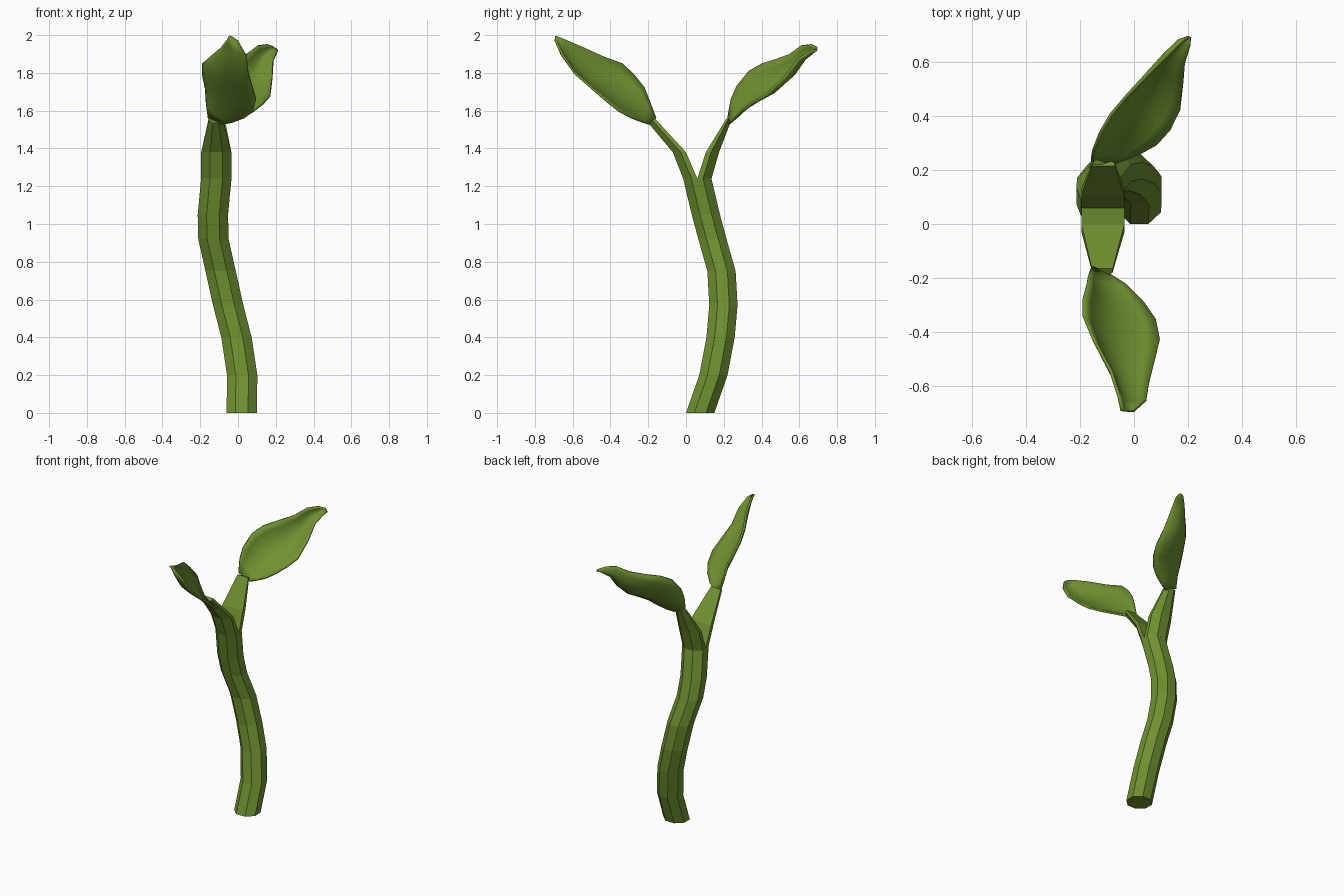
import bpy, bmesh, math
from mathutils import Vector

if "Cube" in bpy.data.objects:
    bpy.data.objects.remove(bpy.data.objects["Cube"])

green = bpy.data.materials.new("leaf green")
green.diffuse_color = (0.16, 0.285, 0.03, 1)
green.use_nodes = True
green.node_tree.nodes["Principled BSDF"].inputs["Base Color"].default_value = green.diffuse_color


def make_object(name, rings, closed, smooth):
    """Bridge a list of equal-length point rows; closed rows become capped tubes."""
    bm = bmesh.new()
    rows = [[bm.verts.new(p) for p in ring] for ring in rings]
    n = len(rows[0])
    for a, b in zip(rows, rows[1:]):
        for i in range(n if closed else n - 1):
            j = (i + 1) % n
            bm.faces.new((a[i], a[j], b[j], b[i]))
    if closed:
        bm.faces.new(rows[0][::-1])
        bm.faces.new(rows[-1])
    bmesh.ops.recalc_face_normals(bm, faces=bm.faces)
    for f in bm.faces:
        f.smooth = smooth
    mesh = bpy.data.meshes.new(name)
    bm.to_mesh(mesh)
    bm.free()
    mesh.materials.append(green)
    obj = bpy.data.objects.new(name, mesh)
    bpy.context.collection.objects.link(obj)
    return obj


# Stem: eight-sided tube with level rings along a bent path
path = [(0.02, 0.075, 0), (0.022, 0.145, 0.2), (-0.008, 0.183, 0.4), (-0.052, 0.198, 0.57),
        (-0.092, 0.188, 0.75), (-0.13, 0.14, 0.92), (-0.133, 0.105, 1.05), (-0.115, 0.06, 1.24)]
angles = [math.radians(22.5 + 45 * i) for i in range(8)]
make_object("stem", [[(x + 0.087 * math.cos(a), y + 0.081 * math.sin(a), z) for a in angles]
                     for x, y, z in path], True, False)


# Stalks: each continues one half of the stem's octagon and tapers to its leaf
def stalk(name, sections):
    rings = []
    for cx, w, y_in, z_in, y_out, z_out in sections:
        ring = []
        for side, depth in ((1, 0), (1, .4), (.42, 1), (-.42, 1), (-1, .4), (-1, 0)):
            ring.append((cx + w * side, y_in + (y_out - y_in) * depth,
                         z_in + (z_out - z_in) * depth))
        rings.append(ring)
    make_object(name, rings, True, False)


stalk("front_stalk", [(-0.115, 0.08, 0.06, 1.24, -0.015, 1.24),
                      (-0.115, 0.08, 0.0, 1.38, -0.07, 1.38),
                      (-0.117, 0.038, -0.165, 1.56, -0.2, 1.535)])
stalk("back_stalk", [(-0.115, 0.08, 0.06, 1.24, 0.135, 1.24),
                     (-0.115, 0.08, 0.105, 1.38, 0.175, 1.38),
                     (-0.113, 0.042, 0.215, 1.56, 0.24, 1.55)])


# Leaves: left and right edge curves joined by rows that sag into a bowl
def leaf(name, left, right, depth, cols=8):
    left, right = [Vector(p) for p in left], [Vector(p) for p in right]
    length = left[-1] + right[-1] - left[0] - right[0]
    last = len(left) - 1
    rows = []
    for k, (a, b) in enumerate(zip(left, right)):
        normal = length.cross(b - a).normalized()
        if normal.z < 0:
            normal.negate()
        sag = depth * math.sin(math.pi * k / last) ** 0.8 if 0 < k < last else 0
        rows.append([a.lerp(b, i / cols) - normal * sag * (1 - (2 * i / cols - 1) ** 2)
                     for i in range(cols + 1)])
    obj = make_object(name, rows, False, True)
    mod = obj.modifiers.new("thickness", 'SOLIDIFY')
    mod.thickness = 0.012
    mod.offset = 0


leaf("front_leaf",
     [(-0.155, -0.16, 1.56), (-0.165, -0.19, 1.64), (-0.17, -0.22, 1.72),
      (-0.185, -0.275, 1.79), (-0.185, -0.34, 1.85), (-0.145, -0.435, 1.885),
      (-0.085, -0.545, 1.935), (-0.055, -0.64, 1.975), (-0.045, -0.69, 1.995)],
     [(-0.085, -0.19, 1.53), (-0.03, -0.225, 1.54), (0.035, -0.29, 1.565),
      (0.08, -0.355, 1.60), (0.095, -0.43, 1.66), (0.075, -0.51, 1.73),
      (0.055, -0.59, 1.80), (0.045, -0.65, 1.89), (0.0, -0.69, 1.97)], 0.055)
leaf("back_leaf",
     [(-0.155, 0.225, 1.57), (-0.155, 0.24, 1.66), (-0.15, 0.27, 1.73),
      (-0.125, 0.335, 1.81), (-0.085, 0.405, 1.85), (-0.03, 0.47, 1.87),
      (0.05, 0.55, 1.90), (0.11, 0.61, 1.945), (0.16, 0.66, 1.95), (0.195, 0.69, 1.935)],
     [(-0.07, 0.225, 1.53), (-0.02, 0.245, 1.545), (0.03, 0.265, 1.565),
      (0.085, 0.295, 1.60), (0.135, 0.35, 1.64), (0.17, 0.42, 1.68),
      (0.18, 0.52, 1.775), (0.185, 0.59, 1.87), (0.207, 0.66, 1.915),
      (0.21, 0.69, 1.92)], 0.065)
